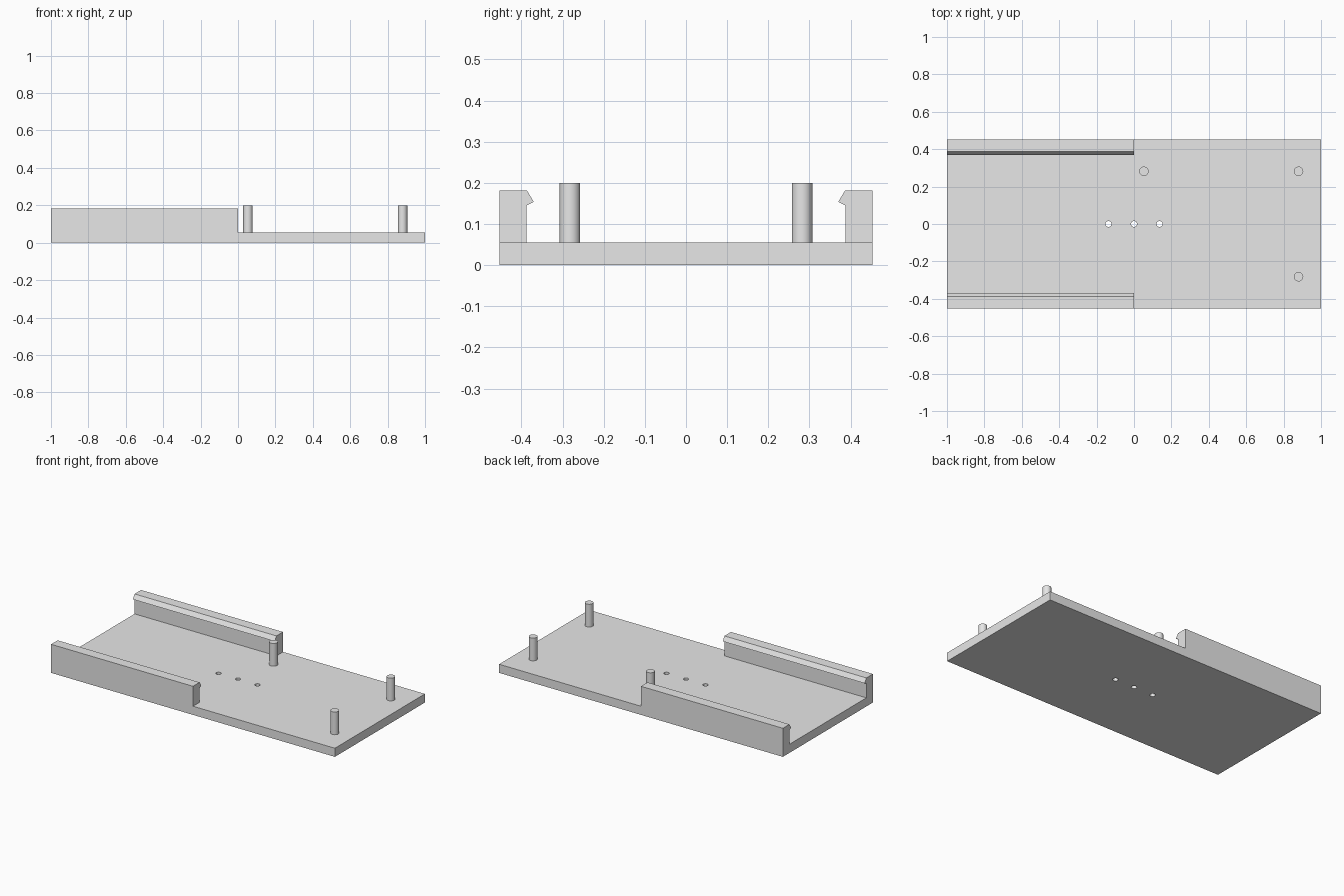
import bpy
import math

cube = bpy.data.objects.get("Cube")
if cube:
    bpy.data.objects.remove(cube, do_unlink=True)

HALF_WIDTH = 0.453
PLATE_TOP = 0.055
PIN_TOP = 0.2

grey = bpy.data.materials.new("light grey")
grey.use_nodes = True
grey.diffuse_color = (0.8, 0.8, 0.8, 1)
grey.node_tree.nodes["Principled BSDF"].inputs["Base Color"].default_value = (0.8, 0.8, 0.8, 1)


def cylinder(name, x, y, radius, z0, z1, sides):
    bpy.ops.mesh.primitive_cylinder_add(vertices=sides, radius=radius, depth=z1 - z0,
                                        location=(x, y, (z0 + z1) / 2))
    obj = bpy.context.object
    obj.name = name
    return obj


def extrude_along_x(name, profile, x0, x1):
    """Prism from a (y, z) outline."""
    n = len(profile)
    verts = [(x, y, z) for x in (x0, x1) for y, z in profile]
    faces = [list(range(n))[::-1], list(range(n, 2 * n))]
    faces += [(i, (i + 1) % n, (i + 1) % n + n, i + n) for i in range(n)]
    mesh = bpy.data.meshes.new(name)
    mesh.from_pydata(verts, [], faces)
    mesh.materials.append(grey)
    obj = bpy.data.objects.new(name, mesh)
    bpy.context.collection.objects.link(obj)
    return obj


# Base plate with three small through holes
plate = extrude_along_x("base_plate", [(-HALF_WIDTH, 0), (HALF_WIDTH, 0),
                                       (HALF_WIDTH, PLATE_TOP), (-HALF_WIDTH, PLATE_TOP)], -1, 1)
for x in (-0.137, 0, 0.137):
    cutter = cylinder("hole_cutter", x, 0, 0.016, -0.1, 0.2, 24)
    cutter.hide_render = True
    cut = plate.modifiers.new("hole", 'BOOLEAN')
    cut.operation = 'DIFFERENCE'
    cut.solver = 'EXACT'
    cut.object = cutter
    bpy.context.view_layer.objects.active = plate
    bpy.ops.object.modifier_apply(modifier=cut.name)
    bpy.data.objects.remove(cutter, do_unlink=True)

# Hooked clip rails on the two long edges
hook = [(HALF_WIDTH, PLATE_TOP), (HALF_WIDTH, 0.182), (0.387, 0.182),
        (0.37, 0.154), (0.387, 0.145), (0.387, PLATE_TOP)]
extrude_along_x("back_rail", hook, -1, 0)
extrude_along_x("front_rail", [(-y, z) for y, z in reversed(hook)], -1, 0)

# Locating pins
for name, x, y in (("inner_back_pin", 0.053, 0.282),
                   ("outer_back_pin", 0.88, 0.282),
                   ("outer_front_pin", 0.88, -0.282)):
    pin = cylinder(name, x, y, 0.025, PLATE_TOP, PIN_TOP, 32)
    pin.data.materials.append(grey)
    bpy.ops.object.shade_smooth_by_angle(angle=math.radians(30))
